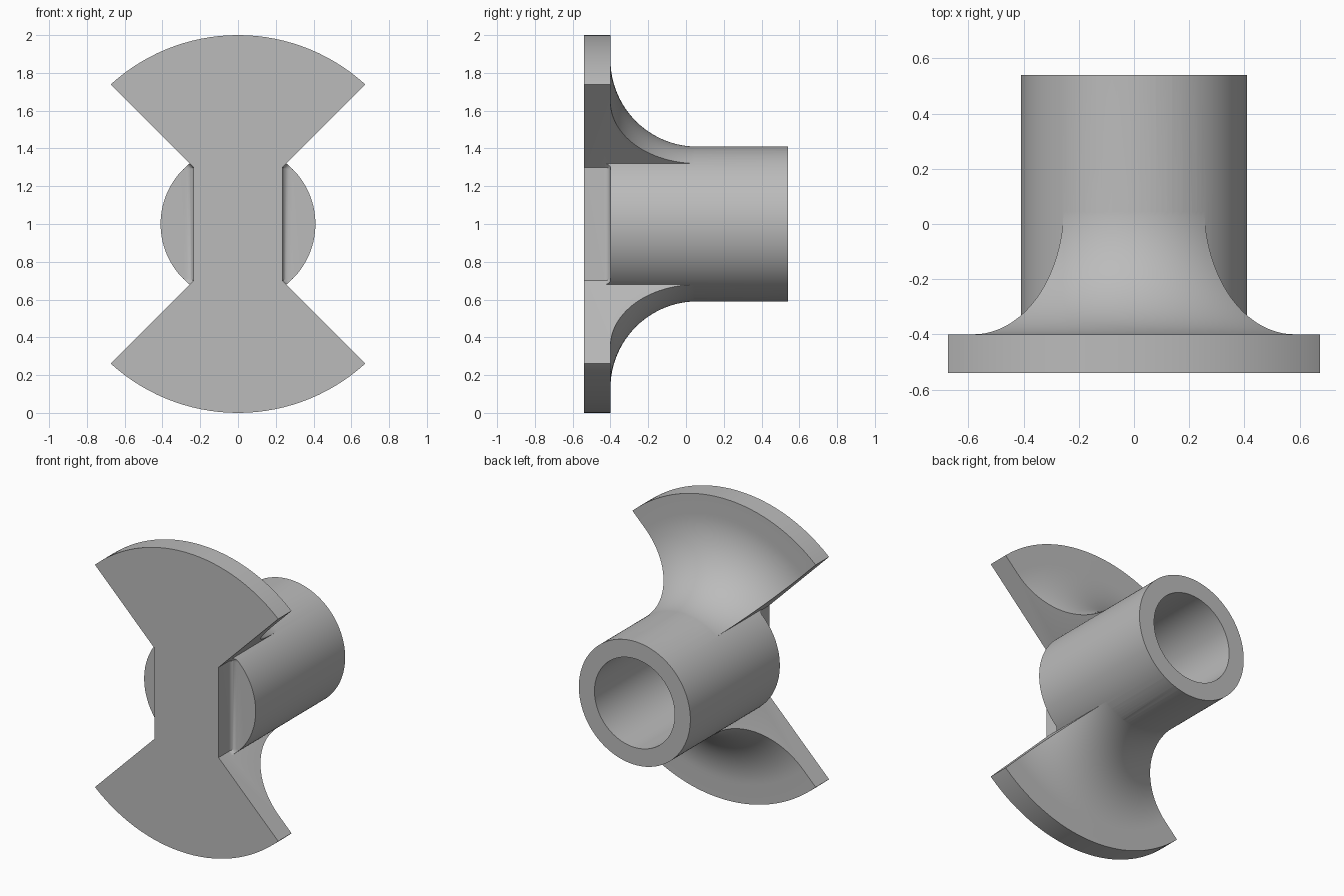
import bpy, bmesh, math
from mathutils import Matrix, Vector

if "Cube" in bpy.data.objects:
    bpy.data.objects.remove(bpy.data.objects["Cube"])

R_TUBE, R_BORE, R_FLARE = 0.41, 0.295, 0.46
FRONT, STEP, BACK = -0.54, -0.40, 0.54
WEB, WEDGE = 0.235, 0.065          # half width of web, offset of the 45 degree edges
SEG = 128

grey = bpy.data.materials.new("grey")
grey.use_nodes = True
grey.diffuse_color = (0.5, 0.5, 0.5, 1)
grey.node_tree.nodes["Principled BSDF"].inputs["Base Color"].default_value = (0.5, 0.5, 0.5, 1)


def make(name, bm):
    bmesh.ops.recalc_face_normals(bm, faces=bm.faces)
    mesh = bpy.data.meshes.new(name)
    bm.to_mesh(mesh)
    bm.free()
    mesh.materials.append(grey)
    ob = bpy.data.objects.new(name, mesh)
    bpy.context.collection.objects.link(ob)
    return ob


def lathe(name, profile):
    """Revolve (radius, y) points about the horizontal axis through z = 1."""
    bm = bmesh.new()
    rings = []
    for r, y in profile:
        rings.append([bm.verts.new((r * math.sin(2 * math.pi * i / SEG), y,
                                    1 + r * math.cos(2 * math.pi * i / SEG))) for i in range(SEG)])
    for a, b in zip(rings, rings[1:]):
        for i in range(SEG):
            j = (i + 1) % SEG
            bm.faces.new((a[i], a[j], b[j], b[i]))
    bm.faces.new(rings[0])
    bm.faces.new(rings[-1])
    return make(name, bm)


def prism(name, outline, y0, y1, bevel=0):
    """Extrude an (x, height above axis) outline along y, optionally rounding its rear rim."""
    bm = bmesh.new()
    face = bm.faces.new([bm.verts.new((x, y0, 1 + h)) for x, h in outline])
    ext = bmesh.ops.extrude_face_region(bm, geom=[face])
    bmesh.ops.translate(bm, vec=(0, y1 - y0, 0),
                        verts=[v for v in ext["geom"] if isinstance(v, bmesh.types.BMVert)])
    if bevel:
        rim = [e for e in bm.edges if all(abs(v.co.y - y1) < 1e-5 for v in e.verts)]
        bmesh.ops.bevel(bm, geom=rim, offset=bevel, segments=6, profile=0.5, affect='EDGES')
    return make(name, bm)


def boolean(target, tool, operation):
    mod = target.modifiers.new(operation.lower(), 'BOOLEAN')
    mod.operation, mod.object, mod.solver = operation, tool, 'EXACT'
    bpy.context.view_layer.objects.active = target
    bpy.ops.object.modifier_apply(modifier=mod.name)
    bpy.data.objects.remove(tool)


# Flange with a concave flare, trimmed to two opposed blades joined by a web
arc = [(R_TUBE + R_FLARE * (1 - math.cos(a)) - 0.0005, STEP + R_FLARE * (1 - math.sin(a)))
       for a in [math.pi / 2 * (1 - i / 24) for i in range(25)]]
hub = lathe("flanged_hub", [(1, FRONT), (1, STEP)] + arc)
reach = 1.2
corner = WEB + WEDGE
right = [(reach, -reach - WEDGE), (WEB, -corner), (WEB, corner), (reach, reach + WEDGE)]
left = [(-x, -h) for x, h in right]
boolean(hub, prism("blade_outline", right + left, -0.7, 0.3), 'INTERSECT')

# Tube, with filleted recesses either side of the web
tube = lathe("tube", [(R_TUBE, STEP - 0.08), (R_TUBE, BACK)])
for side in (1, -1):
    w = WEB - 0.0005
    slot = [(w, -corner), (w, corner), (0.7, 0.7 + WEDGE), (0.7, -0.7 - WEDGE)]
    slot = [(side * x, h) for x, h in slot]
    boolean(tube, prism("recess", slot, -0.7, STEP, bevel=0.035), 'DIFFERENCE')
boolean(hub, tube, 'UNION')

# Blind bore from the back
boolean(hub, lathe("bore", [(R_BORE, -0.27), (R_BORE, BACK + 0.1)]), 'DIFFERENCE')

bpy.ops.object.select_all(action='DESELECT')
hub.select_set(True)
bpy.context.view_layer.objects.active = hub
bpy.ops.object.shade_smooth_by_angle(angle=math.radians(25))
